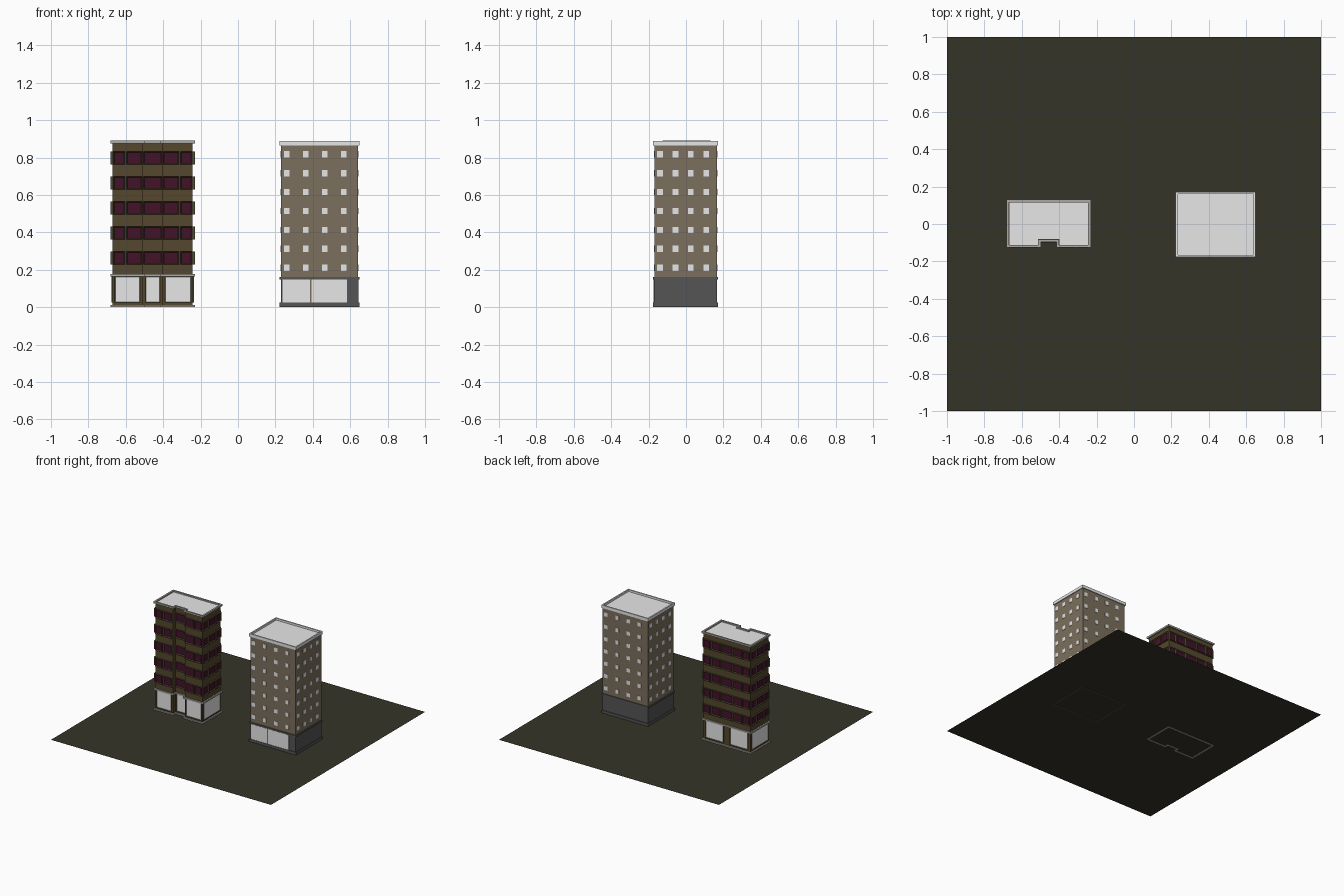
import bpy, bmesh
from mathutils import Matrix, Vector
from math import pi

cube = bpy.data.objects.get("Cube")
if cube:
    bpy.data.objects.remove(cube, do_unlink=True)


def material(name, color):
    m = bpy.data.materials.new(name)
    m.use_nodes = True
    m.diffuse_color = (*color, 1)
    m.node_tree.nodes["Principled BSDF"].inputs["Base Color"].default_value = (*color, 1)
    return m


GROUND = material("dark olive ground", (0.035, 0.034, 0.022))
BROWN = material("dark brown brick", (0.09, 0.064, 0.026))
FRAME = material("olive frame", (0.085, 0.075, 0.036))
GLASS = material("dark red glass", (0.055, 0.006, 0.022))
BEIGE = material("beige wall", (0.2, 0.16, 0.11))
CHARCOAL = material("charcoal", (0.09, 0.09, 0.09))
PALE = material("pale grey", (0.8, 0.8, 0.8))
TRIM = material("trim grey", (0.42, 0.4, 0.37))


def finish(name, bm, *mats):
    bmesh.ops.recalc_face_normals(bm, faces=bm.faces)
    mesh = bpy.data.meshes.new(name)
    bm.to_mesh(mesh)
    bm.free()
    for m in mats:
        mesh.materials.append(m)
    ob = bpy.data.objects.new(name, mesh)
    bpy.context.collection.objects.link(ob)
    return ob


def prism(name, pts, z0, z1, mat):
    """Upright solid over a footprint."""
    bm = bmesh.new()
    low = [bm.verts.new((x, y, z0)) for x, y in pts]
    high = [bm.verts.new((x, y, z1)) for x, y in pts]
    bm.faces.new(low)
    bm.faces.new(high)
    for i in range(len(pts)):
        j = (i + 1) % len(pts)
        bm.faces.new((low[i], low[j], high[j], high[i]))
    return finish(name, bm, mat)


def ring(name, outer, inner, z0, z1, mat):
    """Closed band between two matching footprints."""
    bm = bmesh.new()
    loops = [[bm.verts.new((x, y, z)) for x, y in pts]
             for pts, z in ((outer, z0), (outer, z1), (inner, z1), (inner, z0))]
    for a in range(4):
        p, q = loops[a], loops[(a + 1) % 4]
        for i in range(len(outer)):
            j = (i + 1) % len(outer)
            bm.faces.new((p[i], p[j], q[j], q[i]))
    return finish(name, bm, mat)


def wall_matrix(centre, side):
    """Sides 0-3 are front, right, back, left; local -y points out of the wall."""
    return Matrix.Translation((*centre, 0)) @ Matrix.Rotation(side * pi / 2, 4, "Z")


def add_panel(bm, mat, u, z, dist, w, h, depth, border=0, recess=0):
    """Box standing proud of a wall; with a border its front gets an inset pane."""
    place = mat @ Matrix.Translation((u, -dist - depth / 2, z))
    scale = Matrix.Diagonal((w, depth, h, 1))
    verts = bmesh.ops.create_cube(bm, size=1, matrix=place @ scale)["verts"]
    if not border:
        return
    out = mat.to_3x3() @ Vector((0, -1, 0))
    faces = {f for v in verts for f in v.link_faces}
    bm.normal_update()
    front = max(faces, key=lambda f: f.normal.dot(out))
    bmesh.ops.inset_region(bm, faces=[front], thickness=border)
    front.material_index = 1
    bmesh.ops.translate(bm, verts=front.verts[:], vec=-out * recess)


# Ground sheet
bm = bmesh.new()
bmesh.ops.create_grid(bm, x_segments=1, y_segments=1, size=1,
                      matrix=Matrix.Translation((0, 0, 0.002)))
finish("ground", bm, GROUND)

# ---- Brown building with a notched front ----
C1, HX1, HY1 = (-0.456, 0.002), 0.214, 0.117
NOTCH_W, NOTCH_D = 0.053, 0.03


def notched(o):
    x, y, n = HX1 + o, HY1 + o, NOTCH_W - o
    yn = -y + NOTCH_D
    local = [(-x, -y), (-n, -y), (-n, yn), (n, yn), (n, -y), (x, -y), (x, y), (-x, y)]
    return [(C1[0] + a, C1[1] + b) for a, b in local]


prism("brown_walls", notched(0), 0.003, 0.876, BROWN)
prism("brown_roof", notched(-0.004), 0.876, 0.88, PALE)
ring("brown_base_trim", notched(0.011), notched(-0.002), 0, 0.012, TRIM)
ring("brown_shop_ledge", notched(0.011), notched(-0.002), 0.164, 0.177, TRIM)
ring("brown_roof_trim", notched(0.011), notched(-0.003), 0.876, 0.89, TRIM)

# Framed windows: (offset, width) per column, same on opposite sides
long_cols = [(-0.18, 0.046), (-0.098, 0.068), (0, 0.084), (0.098, 0.068), (0.18, 0.046)]
short_cols = [(-0.083, 0.046), (0, 0.068), (0.083, 0.046)]
bm = bmesh.new()
for side in range(4):
    mat = wall_matrix(C1, side)
    wall = HX1 if side % 2 else HY1
    for u, w in short_cols if side % 2 else long_cols:
        dist = wall - NOTCH_D if side == 0 and u == 0 else wall
        for floor in range(5):
            add_panel(bm, mat, u, 0.263 + floor * 0.1335, dist, w + 0.016, 0.07,
                      0.013, border=0.008, recess=0.008)
finish("brown_windows", bm, FRAME, GLASS)

# Shop panes of the ground floor
shop = {0: [(-0.135, 0.124), (0, 0.066), (0.135, 0.128)], 1: [(0, 0.2)],
        2: [(-0.11, 0.15), (0.11, 0.15)], 3: [(0, 0.2)]}
bm = bmesh.new()
for side, panes in shop.items():
    wall = HX1 if side % 2 else HY1
    for u, w in panes:
        dist = wall - NOTCH_D if side == 0 and u == 0 else wall
        add_panel(bm, wall_matrix(C1, side), u, 0.094, dist, w + 0.012, 0.14,
                  0.006, border=0.005, recess=0.003)
finish("brown_shop_panes", bm, FRAME, PALE)

# ---- Beige building on a charcoal base ----
C2, HX2, HY2 = (0.436, -0.002), 0.206, 0.167


def block(o):
    x, y = HX2 + o, HY2 + o
    return [(C2[0] + a, C2[1] + b) for a, b in ((-x, -y), (x, -y), (x, y), (-x, y))]


prism("beige_base", block(0.001), 0.003, 0.155, CHARCOAL)
prism("beige_walls", block(0), 0.155, 0.868, BEIGE)
prism("beige_roof", block(-0.004), 0.868, 0.872, PALE)
ring("beige_base_trim", block(0.007), block(-0.002), 0, 0.024, CHARCOAL)
ring("beige_base_ledge", block(0.007), block(-0.002), 0.149, 0.162, CHARCOAL)
ring("beige_parapet", block(0.007), block(-0.004), 0.864, 0.888, PALE)

# Small square windows, four columns on every side, seven floors
bm = bmesh.new()
for side in range(4):
    half, dist = (HY2, HX2) if side % 2 else (HX2, HY2)
    for col in range(4):
        u = -half + 0.03 + col * half * 0.495
        for floor in range(7):
            add_panel(bm, wall_matrix(C2, side), u, 0.211 + floor * 0.101, dist,
                      0.03, 0.033, 0.003)
finish("beige_windows", bm, PALE)

# Shop front with a slim post
front = wall_matrix(C2, 0)
bm = bmesh.new()
add_panel(bm, front, -0.125, 0.086, HY2, 0.146, 0.123, 0.005)
add_panel(bm, front, 0.052, 0.086, HY2, 0.19, 0.123, 0.005)
finish("beige_shop_panes", bm, PALE)
bm = bmesh.new()
add_panel(bm, front, -0.0475, 0.086, HY2, 0.009, 0.123, 0.006)
finish("beige_shop_post", bm, BEIGE)
